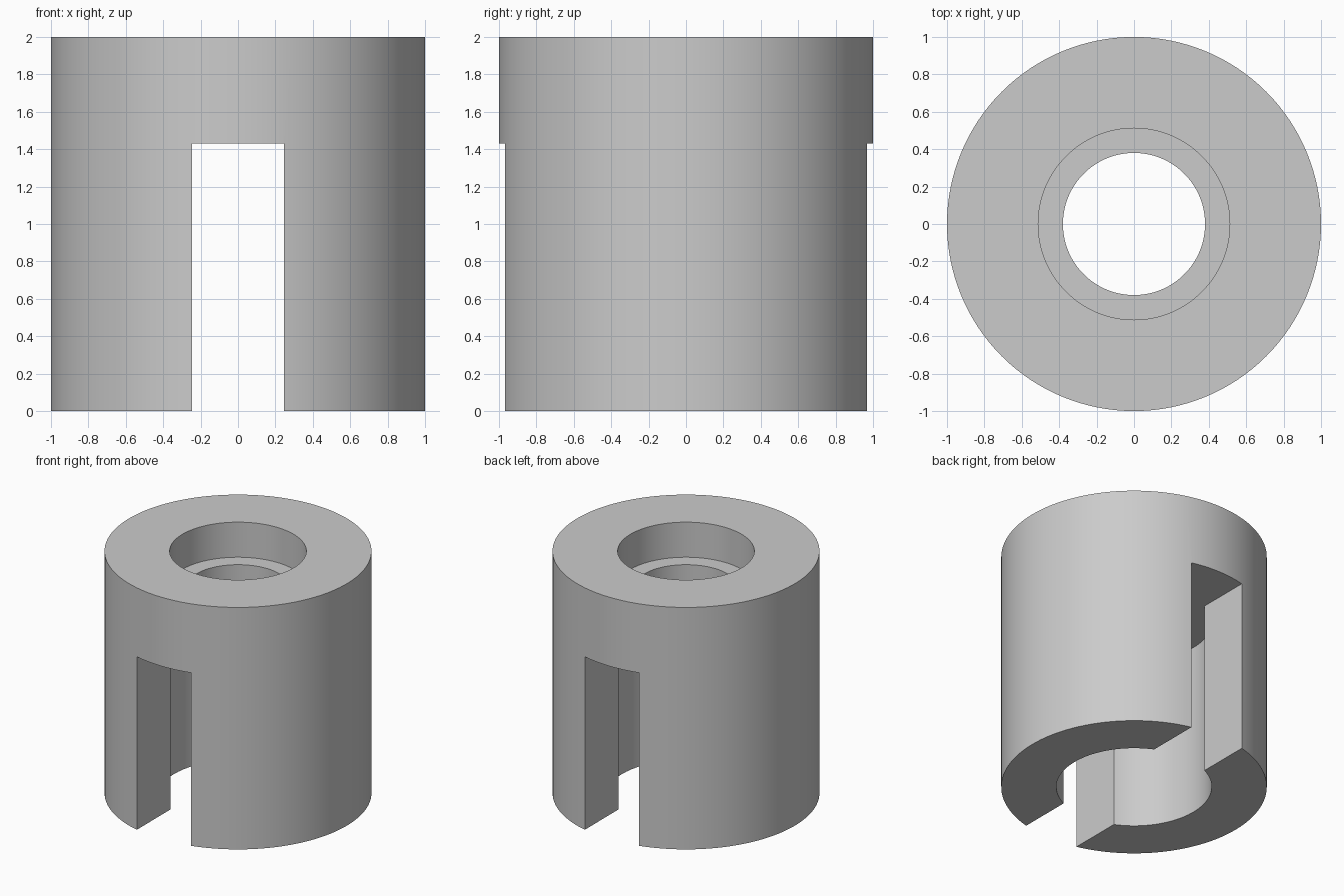
import bpy, bmesh, math
from mathutils import Matrix, Vector

cube = bpy.data.objects.get("Cube")
if cube:
    bpy.data.objects.remove(cube, do_unlink=True)

HEIGHT, SLOT_TOP, LEDGE = 2.0, 1.43, 1.71
OUTER, TOP_BORE, HOLE, LOWER_BORE = 1.0, 0.512, 0.38, 0.585
SLOT_HALF = 0.247
SEGMENTS = 128

grey = bpy.data.materials.new("plain grey")
grey.use_nodes = True
colour = (0.6, 0.6, 0.6, 1)
grey.diffuse_color = colour
grey.node_tree.nodes["Principled BSDF"].inputs["Base Color"].default_value = colour


def add_object(name, bm):
    bmesh.ops.recalc_face_normals(bm, faces=bm.faces)
    mesh = bpy.data.meshes.new(name)
    bm.to_mesh(mesh)
    bm.free()
    mesh.materials.append(grey)
    obj = bpy.data.objects.new(name, mesh)
    bpy.context.collection.objects.link(obj)
    return obj


# Collar: closed cross-section spun around z, with a counterbore above and a wide bore below
profile = [(OUTER, 0), (OUTER, HEIGHT), (TOP_BORE, HEIGHT), (TOP_BORE, LEDGE),
           (HOLE, LEDGE), (HOLE, SLOT_TOP), (LOWER_BORE, SLOT_TOP), (LOWER_BORE, 0)]
bm = bmesh.new()
verts = [bm.verts.new((r, 0, z)) for r, z in profile]
edges = [bm.edges.new((v, verts[(i + 1) % len(verts)])) for i, v in enumerate(verts)]
bmesh.ops.spin(bm, geom=verts + edges, axis=(0, 0, 1), cent=(0, 0, 0),
               angle=math.tau, steps=SEGMENTS, use_merge=True)
bmesh.ops.remove_doubles(bm, verts=bm.verts, dist=0.0001)
collar = add_object("slotted_collar", bm)

# Slot cutter: a box running front to back through the lower wall
bm = bmesh.new()
bottom = -0.2
size = Vector((2 * SLOT_HALF, 3, SLOT_TOP - bottom))
bmesh.ops.create_cube(bm, size=1, matrix=Matrix.Translation((0, 0, (SLOT_TOP + bottom) / 2))
                      @ Matrix.Diagonal(size.to_4d()))
cutter = add_object("slot_cutter", bm)
cutter.hide_render = True

# Cut the slot, then smooth the round walls
cut = collar.modifiers.new("slot", 'BOOLEAN')
cut.operation = 'DIFFERENCE'
cut.solver = 'EXACT'
cut.object = cutter
bpy.ops.object.select_all(action='DESELECT')
collar.select_set(True)
bpy.context.view_layer.objects.active = collar
bpy.ops.object.modifier_apply(modifier=cut.name)
bpy.data.objects.remove(cutter, do_unlink=True)
bpy.ops.object.shade_smooth_by_angle(angle=math.radians(30))
